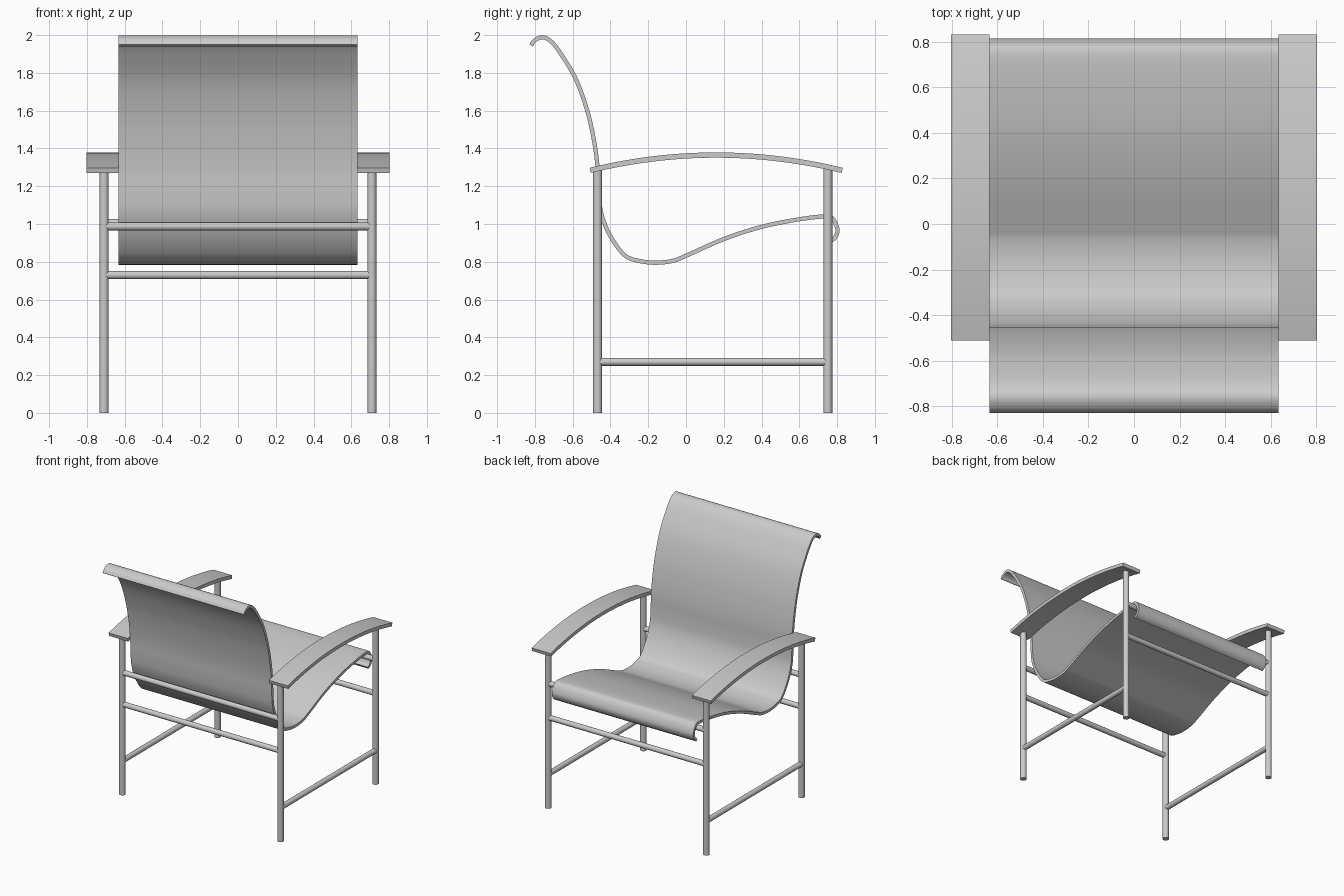
import bpy, bmesh, math
from mathutils import Vector

if "Cube" in bpy.data.objects:
    bpy.data.objects.remove(bpy.data.objects["Cube"], do_unlink=True)

grey = bpy.data.materials.new("plain_grey")
grey.use_nodes = True
grey.diffuse_color = (0.6, 0.6, 0.6, 1)
grey.node_tree.nodes["Principled BSDF"].inputs["Base Color"].default_value = (0.6, 0.6, 0.6, 1)


def finish(obj):
    obj.data.materials.append(grey)
    bpy.ops.object.select_all(action="DESELECT")
    obj.select_set(True)
    bpy.context.view_layer.objects.active = obj
    bpy.ops.object.shade_smooth_by_angle(angle=math.radians(35))


def tube(name, start, end, radius):
    start, end = Vector(start), Vector(end)
    axis = end - start
    bpy.ops.mesh.primitive_cylinder_add(vertices=24, radius=radius, depth=axis.length,
                                        location=(start + end) / 2)
    obj = bpy.context.object
    obj.name = name
    obj.rotation_euler = axis.to_track_quat("Z", "Y").to_euler()
    finish(obj)


def smooth_path(points, steps=6):
    """Catmull-Rom curve through the side profile points."""
    pts = [Vector(p) for p in points]
    pts = [2 * pts[0] - pts[1]] + pts + [2 * pts[-1] - pts[-2]]
    path = []
    for a, b, c, d in zip(pts, pts[1:], pts[2:], pts[3:]):
        for i in range(steps):
            t = i / steps
            path.append(0.5 * (2 * b + (c - a) * t + (2 * a - 5 * b + 4 * c - d) * t ** 2
                               + (3 * b - a - 3 * c + d) * t ** 3))
    return path + [pts[-2]]


def ribbon(name, path, x_min, x_max, thickness):
    """Thick strip that follows a (y, z) path and spans x_min to x_max."""
    bm = bmesh.new()
    rings = []
    for i, p in enumerate(path):
        along = (path[min(i + 1, len(path) - 1)] - path[max(i - 1, 0)]).normalized()
        off = Vector((-along.y, along.x)) * thickness / 2
        corners = [(x_min, p + off), (x_max, p + off), (x_max, p - off), (x_min, p - off)]
        rings.append([bm.verts.new((x, q.x, q.y)) for x, q in corners])
    for r, s in zip(rings, rings[1:]):
        for k in range(4):
            n = (k + 1) % 4
            bm.faces.new((r[k], r[n], s[n], s[k]))
    bm.faces.new(rings[0])
    bm.faces.new(rings[-1])
    bmesh.ops.recalc_face_normals(bm, faces=bm.faces)
    mesh = bpy.data.meshes.new(name)
    bm.to_mesh(mesh)
    bm.free()
    obj = bpy.data.objects.new(name, mesh)
    bpy.context.collection.objects.link(obj)
    finish(obj)


# Sling: one sheet from the curled headrest to the rolled seat edge
sling = [(-0.82, 1.945), (-0.80, 1.973), (-0.757, 1.988), (-0.71, 1.962), (-0.655, 1.89),
         (-0.58, 1.76), (-0.52, 1.59), (-0.485, 1.43), (-0.467, 1.29), (-0.461, 1.16),
         (-0.447, 1.05), (-0.40, 0.935), (-0.325, 0.835), (-0.25, 0.805), (-0.16, 0.795),
         (-0.07, 0.805), (0.0, 0.832), (0.2, 0.92), (0.4, 0.985), (0.6, 1.025),
         (0.74, 1.04), (0.78, 1.024), (0.802, 0.97), (0.79, 0.93), (0.765, 0.91)]
ribbon("sling_seat", smooth_path(sling), -0.633, 0.633, 0.022)

# Armrests, legs and low side rails
back_y, front_y, leg_x = -0.468, 0.751, 0.709
arm = [Vector((0.16 + 0.667 * t, 1.365 - 0.081 * t * t))
       for t in [i / 16 - 1 for i in range(33)]]
for side, s in (("left", 1), ("right", -1)):
    ribbon(side + "_armrest", arm, *sorted((s * 0.633, s * 0.803)), 0.028)
    for end, y in (("back", back_y), ("front", front_y)):
        tube(f"{side}_{end}_leg", (s * leg_x, y, 0), (s * leg_x, y, 1.29), 0.024)
    tube(side + "_side_rail", (s * leg_x, back_y, 0.27), (s * leg_x, front_y, 0.27), 0.021)

# Cross rails between the legs
for name, y, z in (("back_upper_rail", back_y, 0.987), ("back_lower_rail", back_y, 0.73),
                   ("front_upper_rail", front_y, 1.006), ("front_lower_rail", front_y, 0.73)):
    tube(name, (-leg_x, y, z), (leg_x, y, z), 0.021)
